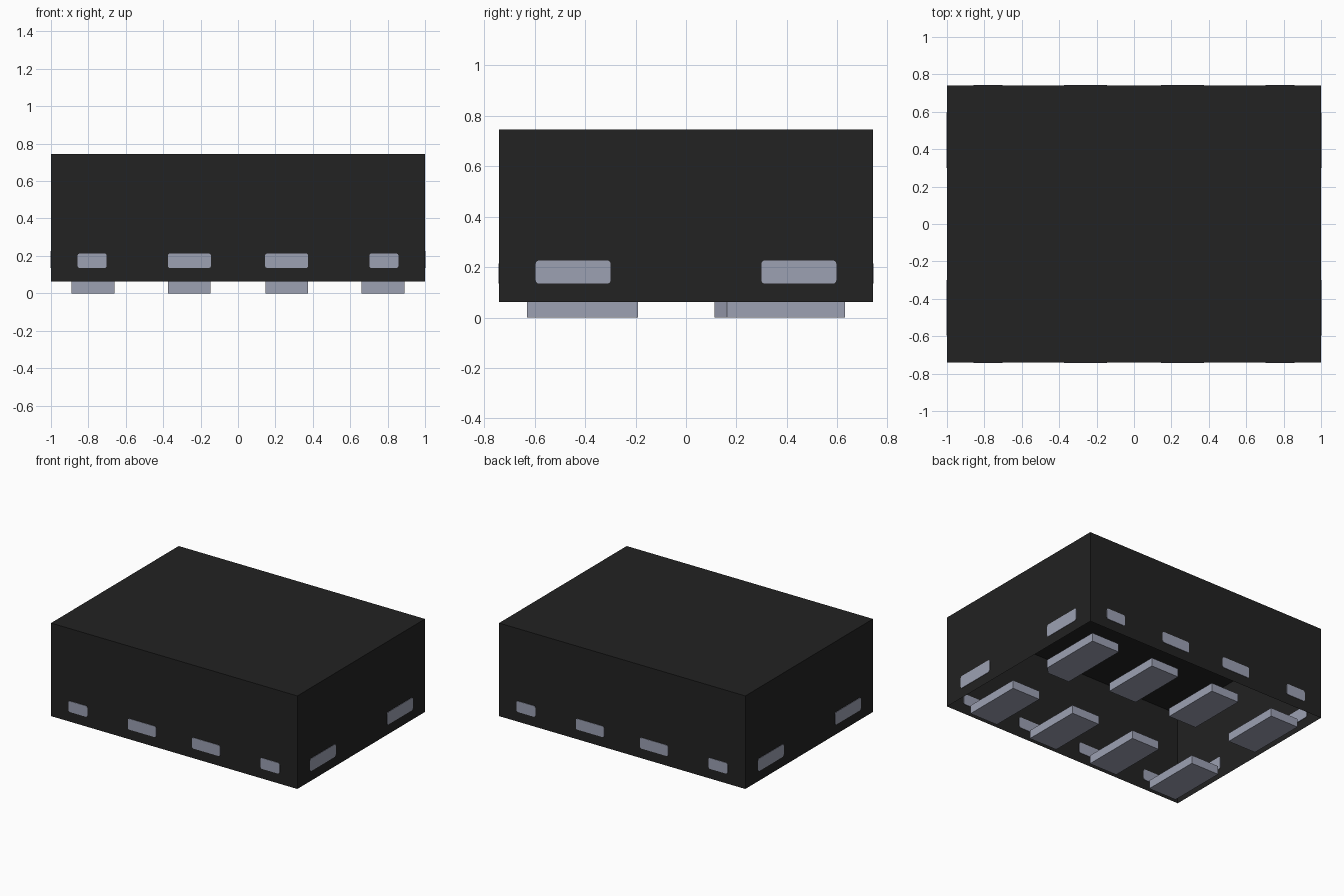
import bpy, bmesh, math
from mathutils import Matrix, Vector

cube = bpy.data.objects.get("Cube")
if cube:
    bpy.data.objects.remove(cube, do_unlink=True)


def material(name, colour):
    m = bpy.data.materials.new(name)
    m.use_nodes = True
    m.diffuse_color = colour
    bsdf = m.node_tree.nodes["Principled BSDF"]
    bsdf.inputs["Base Color"].default_value = colour
    bsdf.inputs["Roughness"].default_value = 0.6
    return m


BLACK = material("black plastic", (0.016, 0.016, 0.016, 1))
METAL = material("tinned metal", (0.335, 0.355, 0.45, 1))

HX, HY = 1.0, 0.74        # half width and half depth of the body
Z0, Z1 = 0.062, 0.745     # underside and top of the body


def finish(name, bm, mat):
    bmesh.ops.recalc_face_normals(bm, faces=bm.faces)
    me = bpy.data.meshes.new(name)
    bm.to_mesh(me)
    bm.free()
    me.materials.append(mat)
    ob = bpy.data.objects.new(name, me)
    bpy.context.collection.objects.link(ob)
    return ob


def prism(name, outline, thickness, matrix, mat):
    """Extrude a flat outline along local z, then place it."""
    bm = bmesh.new()
    base = bm.faces.new([bm.verts.new((x, y, 0)) for x, y in outline])
    top = bmesh.ops.extrude_face_region(bm, geom=[base])["geom"]
    verts = [v for v in top if isinstance(v, bmesh.types.BMVert)]
    bmesh.ops.translate(bm, verts=verts, vec=(0, 0, thickness))
    bm.transform(matrix)
    return finish(name, bm, mat)


def rounded(w, h, r, steps=4):
    """Rounded rectangle outline centred on the origin."""
    pts = []
    for i, (sx, sy) in enumerate(((1, 1), (-1, 1), (-1, -1), (1, -1))):
        for k in range(steps + 1):
            a = math.radians(90 * (i + k / steps))
            pts.append((sx * (w / 2 - r) + r * math.cos(a),
                        sy * (h / 2 - r) + r * math.sin(a)))
    return pts


# Body: a shell that is open underneath
bm = bmesh.new()
bmesh.ops.create_cube(bm, size=1)
bmesh.ops.scale(bm, vec=(2 * HX, 2 * HY, Z1 - Z0), verts=bm.verts)
bmesh.ops.translate(bm, vec=(0, 0, (Z0 + Z1) / 2), verts=bm.verts)
bm.faces.ensure_lookup_table()
bottom = min(bm.faces, key=lambda f: f.calc_center_median().z)
bmesh.ops.delete(bm, geom=[bottom], context='FACES_ONLY')
body = finish("body", bm, BLACK)
# an open shell needs its walls facing outward
if body.data.polygons[0].normal.dot(
        body.data.polygons[0].center - Vector((0, 0, 0.4))) < 0:
    body.data.flip_normals()

# Contact pads underneath, two rows of four; one has a cut corner as a marker
for row, y0, y1 in (("front", -0.63, -0.19), ("back", 0.19, 0.63)):
    for i, x in enumerate((-0.775, -0.26, 0.26, 0.775)):
        a, b = x - 0.114, x + 0.114
        outline = [(a, y0), (b, y0), (b, y1), (a, y1)]
        if row == "back" and i == 3:
            outline = [(a, 0.113), (b - 0.05, 0.113), (b, 0.163), (b, y1), (a, y1)]
        prism(f"{row}_pad_{i + 1}", outline, Z0, Matrix(), METAL)

# Exposed tie bar ends set in the walls
T = 0.006
for side, turn, dist, tabs in (
        ("front", 0, HY, ((-0.78, 0.155), (-0.26, 0.23), (0.26, 0.23), (0.78, 0.155))),
        ("right", 90, HX, ((-0.447, 0.297), (0.447, 0.297))),
        ("back", 180, HY, ((-0.78, 0.155), (-0.26, 0.23), (0.26, 0.23), (0.78, 0.155))),
        ("left", 270, HX, ((-0.447, 0.297), (0.447, 0.297)))):
    h = 0.08 if dist == HY else 0.092
    for i, (x, w) in enumerate(tabs):
        place = (Matrix.Rotation(math.radians(turn), 4, 'Z')
                 @ Matrix.Translation((x, -dist + T / 2, 0.134 + h / 2))
                 @ Matrix.Rotation(math.radians(90), 4, 'X'))
        prism(f"{side}_tab_{i + 1}", rounded(w, h, 0.014), T, place, METAL)
